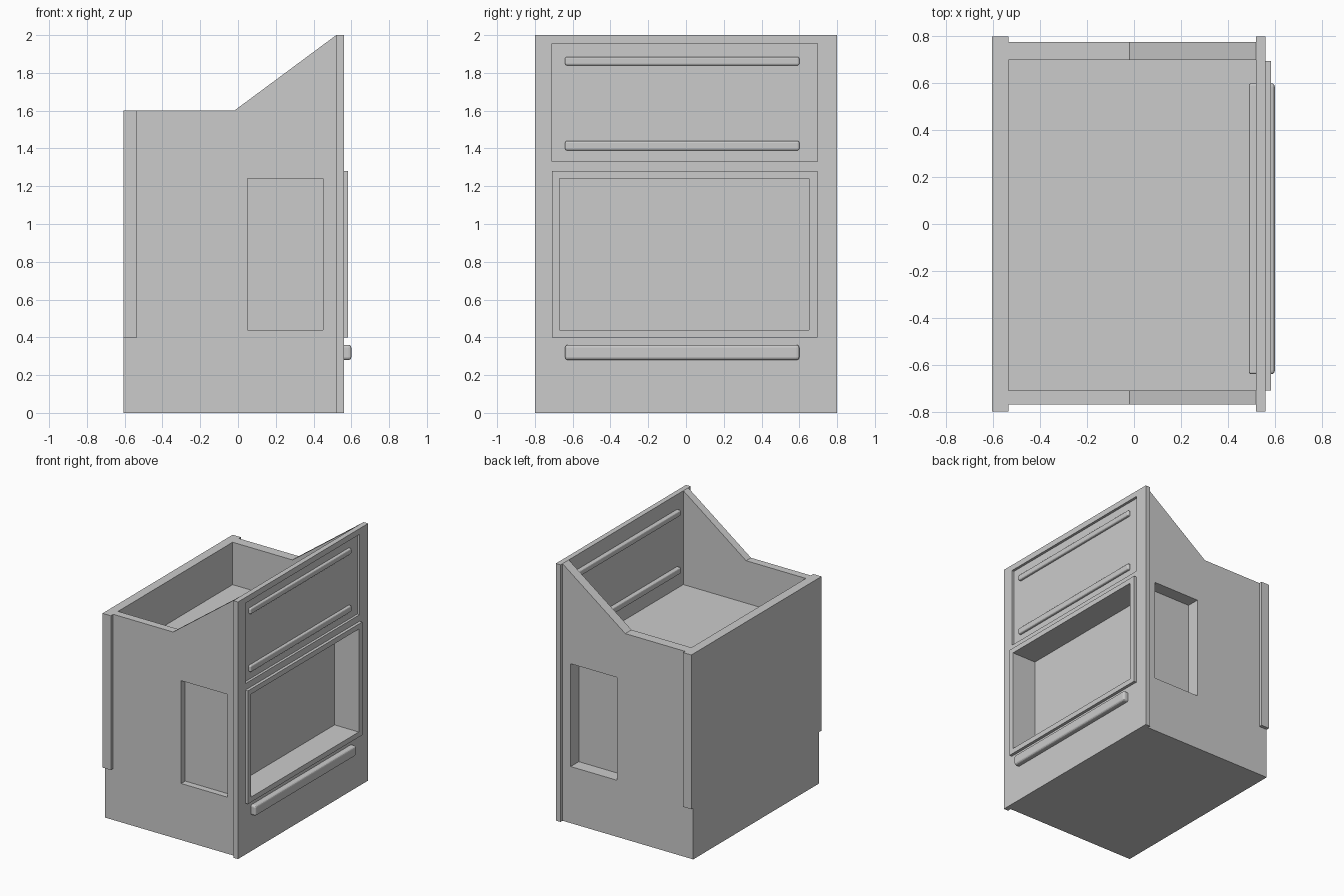
import bpy, bmesh

if "Cube" in bpy.data.objects:
    bpy.data.objects.remove(bpy.data.objects["Cube"])


def prism(name, profile, y0, y1):
    """Extrude an (x, z) outline along y."""
    bm = bmesh.new()
    face = bm.faces.new([bm.verts.new((x, y0, z)) for x, z in profile])
    ext = bmesh.ops.extrude_face_region(bm, geom=[face])
    verts = [v for v in ext["geom"] if isinstance(v, bmesh.types.BMVert)]
    bmesh.ops.translate(bm, verts=verts, vec=(0, y1 - y0, 0))
    bmesh.ops.recalc_face_normals(bm, faces=bm.faces)
    mesh = bpy.data.meshes.new(name)
    bm.to_mesh(mesh)
    bm.free()
    obj = bpy.data.objects.new(name, mesh)
    bpy.context.collection.objects.link(obj)
    return obj


def box(name, x, y, z):
    return prism(name, [(x[0], z[0]), (x[1], z[0]), (x[1], z[1]), (x[0], z[1])], *y)


def apply_all(obj):
    bpy.context.view_layer.objects.active = obj
    for mod in list(obj.modifiers):
        bpy.ops.object.modifier_apply(modifier=mod.name)


def cut(obj, *cutters):
    for cutter in cutters:
        cutter.hide_render = True
        mod = obj.modifiers.new("cut", 'BOOLEAN')
        mod.operation = 'DIFFERENCE'
        mod.solver = 'EXACT'
        mod.object = cutter
    apply_all(obj)


def rounded_bar(name, x, y, z, r):
    obj = box(name, x, y, z)
    mod = obj.modifiers.new("bevel", 'BEVEL')
    mod.width = r
    mod.segments = 3
    apply_all(obj)
    return obj


# Cabinet body with sloped side walls
body = prism("cabinet_body", [(-0.605, 0), (0.52, 0), (0.52, 2.0),
                              (-0.02, 1.6), (-0.605, 1.6)], -0.77, 0.775)
# Back panel, overhanging the sides
back = box("back_panel", (-0.606, -0.535), (-0.80, 0.80), (0.4, 1.6))
# Tall front panel and raised window frame
front = box("front_panel", (0.52, 0.56), (-0.80, 0.80), (0, 2.0))
frame = box("window_frame", (0.56, 0.583), (-0.71, 0.695), (0.40, 1.28))

# Cutters: open tray, front cavity, side recesses, shallow upper recess
tray = box("tray_cutter", (-0.535, 0.7), (-0.71, 0.698), (1.27, 2.3))
cavity = box("cavity_cutter", (0.375, 0.8), (-0.67, 0.652), (0.44, 1.24))
side_a = box("side_cutter_near", (0.05, 0.45), (-0.9, -0.72), (0.44, 1.24))
side_b = box("side_cutter_far", (0.05, 0.45), (0.675, 0.9), (0.44, 1.24))
upper = box("upper_cutter", (0.54, 0.8), (-0.71, 0.695), (1.33, 1.955))
back_tray = box("back_cutter", (-0.54, 0.0), (-0.71, 0.698), (1.27, 2.3))

cut(body, tray, cavity, side_a, side_b)
cut(front, cavity, upper)
cut(frame, cavity)
for c in (tray, cavity, side_a, side_b, upper, back_tray):
    bpy.data.objects.remove(c)

# Horizontal rails through the upper panel, and the lower handle
for name, x, z, r in (("upper_rail", (0.49, 0.56), (1.84, 1.885), 0.01),
                      ("lower_rail", (0.49, 0.56), (1.39, 1.44), 0.01),
                      ("drawer_handle", (0.49, 0.60), (0.28, 0.36), 0.015)):
    rounded_bar(name, x, (-0.64, 0.60), z, r)
